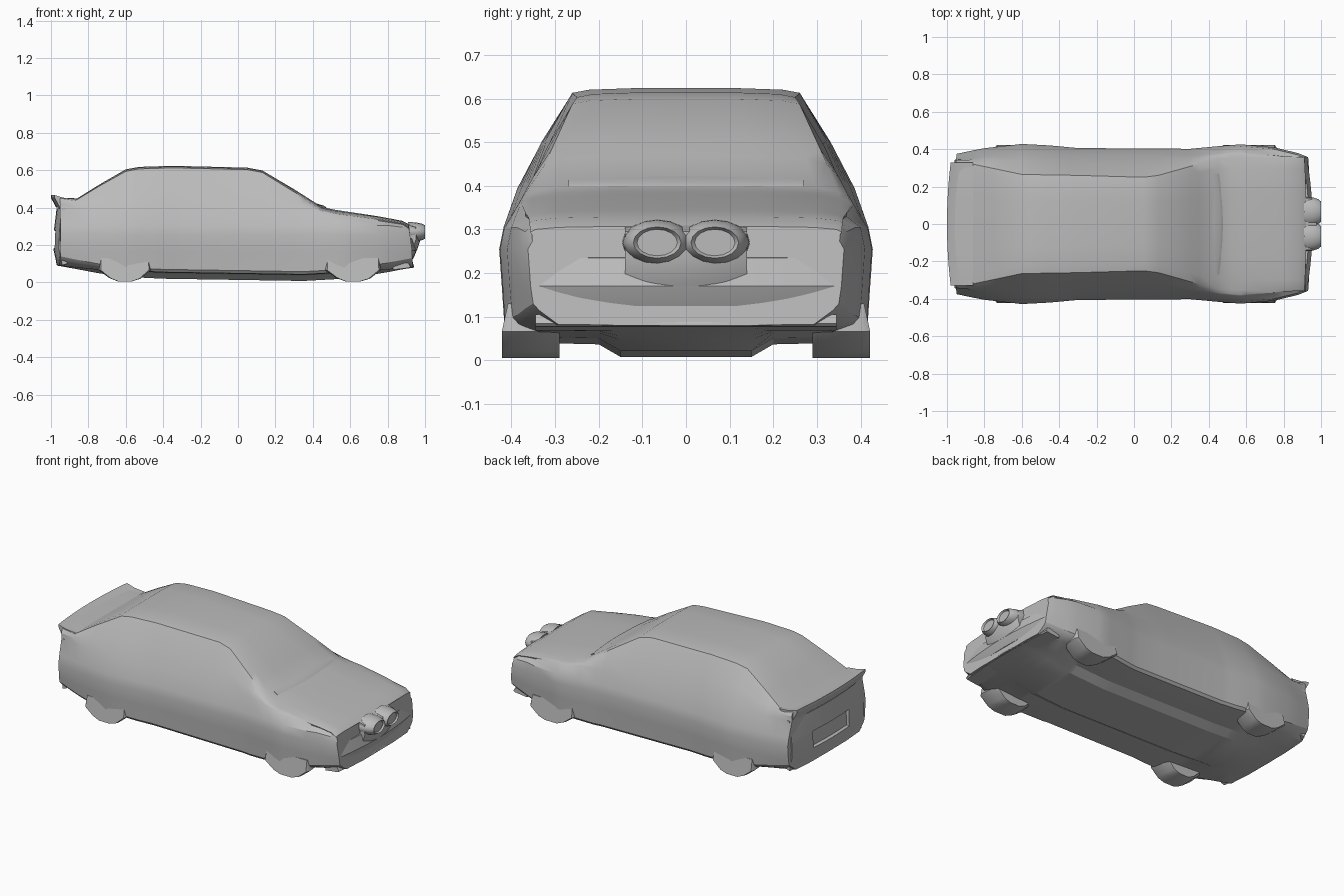
import bpy, bmesh, math

old = bpy.data.objects.get("Cube")
if old:
    bpy.data.objects.remove(old, do_unlink=True)

paint = bpy.data.materials.new("plain_grey")
paint.use_nodes = True
grey = (0.5, 0.5, 0.5, 1)
paint.diffuse_color = grey
paint.node_tree.nodes["Principled BSDF"].inputs["Base Color"].default_value = grey


def lerp(keys, x):
    """Read a piecewise linear profile at x."""
    if x <= keys[0][0]:
        return keys[0][1]
    for (a, va), (b, vb) in zip(keys, keys[1:]):
        if x <= b:
            return va + (vb - va) * (x - a) / (b - a)
    return keys[-1][1]


def finish(name, bm, angle):
    mesh = bpy.data.meshes.new(name)
    bm.to_mesh(mesh)
    bm.free()
    mesh.materials.append(paint)
    obj = bpy.data.objects.new(name, mesh)
    bpy.context.collection.objects.link(obj)
    bpy.ops.object.select_all(action="DESELECT")
    obj.select_set(True)
    bpy.context.view_layer.objects.active = obj
    bpy.ops.object.shade_smooth_by_angle(angle=math.radians(angle))


def loft(name, rings, angle=28, recess=None):
    """Skin closed rings of points, cap both ends, sink the faces the recess rule picks."""
    bm = bmesh.new()
    rows = [[bm.verts.new(p) for p in ring] for ring in rings]
    for r, s in zip(rows, rows[1:]):
        for i in range(len(r)):
            j = (i + 1) % len(r)
            bm.faces.new((r[i], r[j], s[j], s[i]))
    bm.faces.new(rows[0])
    bm.faces.new(rows[-1])
    bmesh.ops.recalc_face_normals(bm, faces=bm.faces)
    if recess:
        sunk = [f for f in bm.faces if recess(f)]
        bmesh.ops.inset_region(bm, faces=sunk, thickness=.008, depth=-.014)
    finish(name, bm, angle)


# Profiles along the length of the car
roof = [(-.96, .455), (-.86, .45), (-.74, .525), (-.6, .606), (-.53, .619), (-.35, .625), (.05, .615),
        (.13, .6), (.3, .5), (.45, .405), (.52, .39), (.75, .355), (.88, .33), (.93, .308)]
roof_width = [(-.96, .33), (-.86, .32), (-.6, .265), (-.3, .26), (.05, .25), (.13, .26),
              (.45, .35), (.6, .355), (.93, .345)]
belt = [(-.96, .40), (-.6, .395), (.4, .385), (.52, .365), (.88, .31), (.93, .288)]
waist = [(-.96, .375), (-.8, .405), (-.6, .428), (-.45, .42), (-.3, .406), (.3, .402),
         (.45, .416), (.57, .426), (.75, .41), (.88, .378), (.93, .362)]
floor = [(-.96, .09), (-.75, .05), (-.6, .03), (-.4, .02), (.35, .008), (.6, .022), (.8, .055), (.93, .08)]
crown = [(-.96, .004), (-.6, .012), (.13, .012), (.45, .02), (.93, .008)]


def section(x):
    """Closed cross-section of the body shell."""
    top, rw, bz = lerp(roof, x), lerp(roof_width, x), lerp(belt, x)
    w, f, c = lerp(waist, x), lerp(floor, x), lerp(crown, x)
    bw = max(w - .042, rw + .008)
    step = .032 * min(1, max(0, (.95 - abs(x)) / .35))
    half = [(.15, f), (.2, f + step * .9), (w - .07, f + step), (w - .025, f + .035),
            (w - .012, f + .05), (w - .006, .17),
            (w, .255), (w - .01, min(.305, bz - .015)), (bw, bz),
            ((rw + bw) / 2 + .008, (bz + top - c) / 2),
            (rw, top - c), (rw * .85, top - c * .4), (rw * .45, top - c * .1)]
    ring = []
    # the tail bows outward and the nose leans with height
    for y, z in half + [(-y, z) for y, z in reversed(half)]:
        dx = 0
        if x < -.9:
            dx = .025 * (abs(y) / .4) ** 2 - .01
        elif x > .9:
            dx = .015 * (1 - (y / .37) ** 2) - .02 * max(0, z - .2) / .1
        ring.append((x + dx, y, z))
    return ring


stations = sorted({x for keys in (roof, roof_width, waist, floor) for x, v in keys})
loft("body_shell", [section(x) for x in stations])


def bar(name, outline, width, bow, recess=None):
    """Bowed cross-car bar from a side outline of (x, z)."""
    rings = []
    for i in range(-6, 7):
        t = i / 6
        rings.append([(x - bow * t * t, width * t, z) for x, z in outline])
    loft(name, rings, recess=recess)


def plate_area(face):
    """Middle of the tail panel, facing back."""
    p = face.calc_center_median()
    return face.normal.x < -.8 and .18 < p.z < .27 and abs(p.y) < .19


# Tail: lip over a panel with a sunken number plate area
bar("boot_lip", [(-.88, .445), (-.95, .452), (-1, .467), (-1, .452), (-.972, .4), (-.93, .4)], .33, -.02)
bar("tail_panel", [(-.945, .395), (-.97, .395), (-.984, .28), (-.988, .18), (-.975, .125), (-.97, .092), (-.945, .1)],
    .345, -.03, plate_area)

# Nose: bumper, chin lip and the beak behind the grille
bar("front_bumper", [(.88, .24), (.935, .235), (.955, .17), (.945, .145), (.935, .125), (.88, .12)], .35, .03)
bar("front_lip", [(.85, .105), (.93, .105), (.942, .085), (.935, .078), (.85, .068)], .345, .02)
bar("grille_beak", [(.88, .315), (.94, .305), (.975, .295), (.978, .235), (.96, .18), (.945, .15), (.88, .14)],
    .14, .025)


# Tyre stubs that blend into the arches
def stub(name, x, length, side):
    outline = [(-.5, .066), (-.3, .024), (-.14, .006), (.14, .006), (.3, .02), (.5, .066)]
    rings = []
    for y, grow in ((.29, .8), (.32, .95), (.405, 1), (.422, .92)):
        ring = [(x + length * a * grow, side * y, z) for a, z in outline]
        ring += [(x + length * a, side * min(y, .408), .13) for a in (.45, -.45)]
        rings.append(ring)
    loft(name, rings, 40)


# Grille surround: a flared oval tapering to a shallow dished face
def surround(name, side):
    rings = []
    for x, grow in ((.91, 1.15), (.945, 1.12), (.965, 1.05), (.985, .95), (1, .78), (.99, .66)):
        ring = []
        for k in range(16):
            a = k * math.tau / 16
            ring.append((x, side * (.066 + .07 * grow * math.cos(a)), .27 + .046 * grow * math.sin(a)))
        rings.append(ring)
    loft(name, rings, 40)


for side, label in ((1, "left"), (-1, "right")):
    stub("rear_tyre_" + label, -.605, .28, side)
    stub("front_tyre_" + label, .615, .3, side)
    surround("grille_surround_" + label, side)

# Raised seam between bonnet and windscreen
bar("wiper_cowl", [(.4, .428), (.46, .41), (.475, .398), (.42, .398)], .27, .02)
